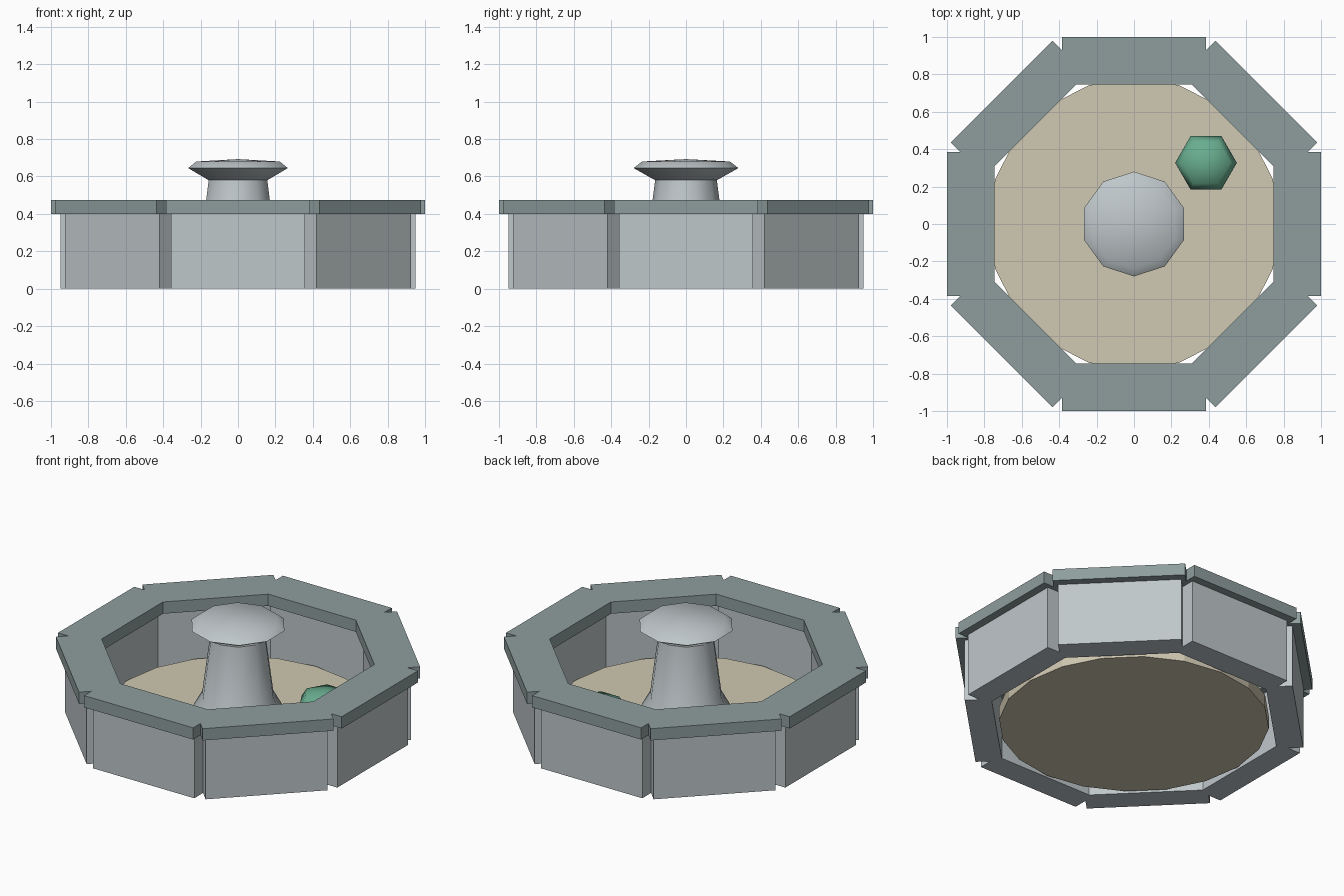
import bpy
import bmesh
from math import pi, sin, cos, radians
from mathutils import Matrix

cube = bpy.data.objects.get("Cube")
if cube:
    bpy.data.objects.remove(cube)


def material(name, hex_code):
    """Flat material from an sRGB hex code, stored as linear values."""
    rgb = [int(hex_code[i:i + 2], 16) / 255 for i in (0, 2, 4)]
    lin = [c / 12.92 if c < 0.04 else ((c + 0.055) / 1.055) ** 2.4 for c in rgb]
    mat = bpy.data.materials.new(name)
    mat.use_nodes = True
    mat.diffuse_color = (*lin, 1)
    bsdf = mat.node_tree.nodes["Principled BSDF"]
    bsdf.inputs["Base Color"].default_value = (*lin, 1)
    return mat


stone = material("pale stone", "bfc7ca")
coping = material("dark coping stone", "8f9e9e")
sand = material("sand", "d0c8b2")
leaf = material("green", "68ad8f")


def add_object(name, bm, mat, smooth=None):
    bmesh.ops.recalc_face_normals(bm, faces=bm.faces)
    mesh = bpy.data.meshes.new(name)
    bm.to_mesh(mesh)
    bm.free()
    mesh.materials.append(mat)
    obj = bpy.data.objects.new(name, mesh)
    bpy.context.collection.objects.link(obj)
    if smooth:
        bpy.ops.object.select_all(action="DESELECT")
        obj.select_set(True)
        bpy.context.view_layer.objects.active = obj
        bpy.ops.object.shade_smooth_by_angle(angle=radians(smooth))
    return obj


def ring_block(name, angle, inner, outer, half, z0, z1, mat):
    """One straight block of the eight-sided ring."""
    bm = bmesh.new()
    size = Matrix.Diagonal((outer - inner, 2 * half, z1 - z0, 1))
    place = Matrix.Translation(((inner + outer) / 2, 0, (z0 + z1) / 2))
    bmesh.ops.create_cube(bm, size=1, matrix=Matrix.Rotation(angle, 4, "Z") @ place @ size)
    return add_object(name, bm, mat)


def lathe(name, profile, sides, start, center, mat, smooth=None):
    """Turn a (radius, height) profile; zero radius closes to a point."""
    bm = bmesh.new()
    rings = []
    for r, z in profile:
        count = sides if r else 1
        rings.append([bm.verts.new((center[0] + r * cos(start + 2 * pi * i / sides),
                                    center[1] + r * sin(start + 2 * pi * i / sides), z))
                      for i in range(count)])
    for a, b in zip(rings, rings[1:]):
        for i in range(sides):
            j = (i + 1) % sides
            quad = [a[i % len(a)], a[j % len(a)], b[j % len(b)], b[i % len(b)]]
            bm.faces.new(list(dict.fromkeys(quad)))
    for ring in (rings[0], rings[-1]):
        if len(ring) > 1:
            bm.faces.new(ring)
    return add_object(name, bm, mat, smooth)


# Eight wall blocks with overhanging coping slabs
for k in range(8):
    ring_block(f"wall_{k + 1}", k * pi / 4, 0.795, 0.95, 0.357, 0, 0.4, stone)
    ring_block(f"coping_{k + 1}", k * pi / 4, 0.745, 1.0, 0.384, 0.4, 0.475, coping)

# Basin floor
lathe("basin_floor", [(0.78, 0), (0.78, 0.085)], 20, 0, (0, 0), sand)

# Central pedestal with flared foot and mushroom-shaped head
lathe("pedestal", [(0.28, 0.08), (0.215, 0.2), (0.165, 0.58)], 10, pi / 2, (0, 0), stone, 50)
lathe("pedestal_head", [(0.165, 0.58), (0.28, 0.645), (0.235, 0.68), (0, 0.693)],
      10, pi / 2, (0, 0), stone, 50)

# Small six-sided mound on the floor
lathe("green_mound", [(0.14, 0.08), (0.165, 0.13), (0.13, 0.185), (0, 0.21)],
      6, 0, (0.385, 0.327), leaf, 75)
